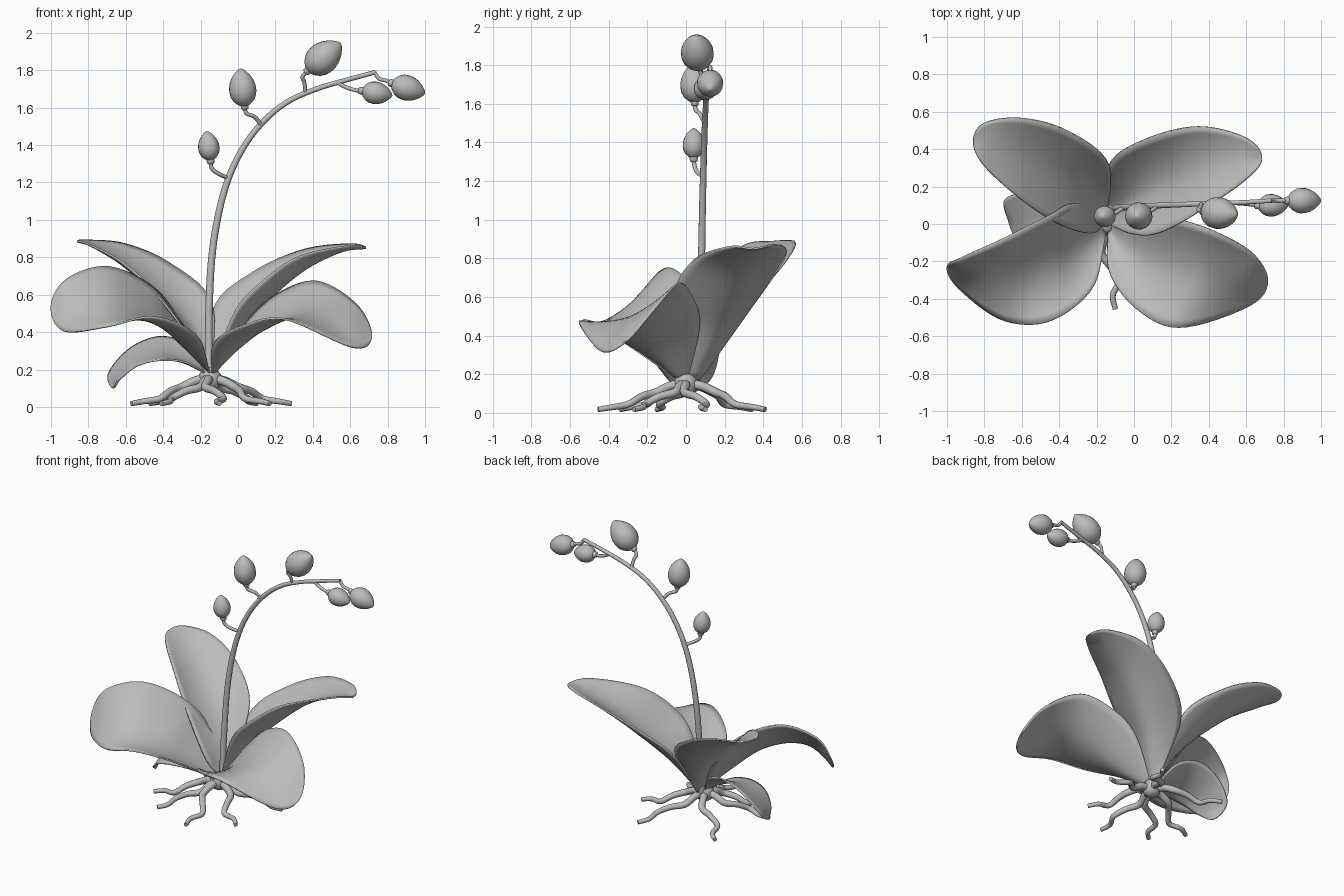
import bpy, math
from mathutils import Vector

if "Cube" in bpy.data.objects:
    bpy.data.objects.remove(bpy.data.objects["Cube"])

mat = bpy.data.materials.new("plain grey")
mat.diffuse_color = (0.5, 0.5, 0.5, 1)
mat.use_nodes = True
mat.node_tree.nodes["Principled BSDF"].inputs["Base Color"].default_value = mat.diffuse_color


def spline(pts, t, after=None):
    """Catmull-Rom point at t (0..1); 'after' steers the tangent at the end."""
    p = [Vector(q) for q in pts]
    end = Vector(after) if after else 2 * p[-1] - p[-2]
    p = [2 * p[0] - p[1]] + p + [end]
    n = len(pts) - 1
    i = min(int(t * n), n - 1)
    f = t * n - i
    a, b, c, d = p[i:i + 4]
    return 0.5 * (2 * b + (c - a) * f + (2 * a - 5 * b + 4 * c - d) * f * f
                  + (3 * b - a - 3 * c + d) * f ** 3)


def finish(obj):
    obj.data.materials.append(mat)
    bpy.ops.object.select_all(action='DESELECT')
    obj.select_set(True)
    bpy.context.view_layer.objects.active = obj
    if obj.type == 'CURVE':
        bpy.ops.object.convert(target='MESH')
    bpy.ops.object.shade_smooth_by_angle(angle=math.radians(50))
    return bpy.context.object


def mesh_object(name, verts, faces):
    me = bpy.data.meshes.new(name)
    me.from_pydata(verts, [], faces)
    obj = bpy.data.objects.new(name, me)
    bpy.context.collection.objects.link(obj)
    return obj


def tube(name, pts, r0, r1, steps=30):
    cu = bpy.data.curves.new(name, 'CURVE')
    cu.dimensions = '3D'
    cu.bevel_depth, cu.bevel_resolution, cu.use_fill_caps = 1, 3, True
    s = cu.splines.new('POLY')
    s.points.add(steps)
    for k, q in enumerate(s.points):
        t = k / steps
        q.co = (*spline(pts, t), 1)
        q.radius = r0 + (r1 - r0) * t
    obj = bpy.data.objects.new(name, cu)
    bpy.context.collection.objects.link(obj)
    return finish(obj)


def lathe(name, base, tip, profile, seg=20):
    """Revolve (height fraction, radius) points about the axis base-tip."""
    base, axis = Vector(base), Vector(tip) - Vector(base)
    rot = axis.to_track_quat('Z', 'Y')
    verts = [base + rot @ Vector((r * math.cos(a), r * math.sin(a), h * axis.length))
             for h, r in profile for a in (2 * math.pi * j / seg for j in range(seg))]
    faces = [(i * seg + j, i * seg + (j + 1) % seg, (i + 1) * seg + (j + 1) % seg, (i + 1) * seg + j)
             for i in range(len(profile) - 1) for j in range(seg)]
    faces += [tuple(reversed(range(seg))), tuple(range(len(verts) - seg, len(verts)))]
    return finish(mesh_object(name, verts, faces))


def leaf(name, back, mid, front, nu=40, nv=14):
    """Blade lofted across two edges and a midrib; the edges run round the tip."""
    verts = []
    for i in range(nu + 1):
        u = 1 - (1 - i / nu) ** 1.5
        a, m, b = spline(back, u, front[-2]), spline(mid, u), spline(front, u, back[-2])
        for j in range(nv + 1):
            v = 2 * j / nv - 1
            verts.append(m + (b - a) * (v / 2) + ((a + b) / 2 - m) * abs(v) ** 1.75)
    w = nv + 1
    faces = [(i * w + j, (i + 1) * w + j, (i + 1) * w + j + 1, i * w + j + 1)
             for i in range(nu) for j in range(nv)]
    obj = mesh_object(name, verts, faces)
    mod = obj.modifiers.new("thickness", 'SOLIDIFY')
    mod.thickness, mod.offset = 0.01, 0
    return finish(obj)


# Leaves: back edge, midrib, front edge
leaf("leaf_back_right",
     [(-.14, .07, .17), (-.13, .325, .53), (.08, .46, .72), (.35, .52, .84), (.60, .46, .87), (.685, .35, .85)],
     [(-.14, .03, .17), (0, .15, .40), (.15, .22, .56), (.35, .29, .73), (.55, .34, .83), (.685, .35, .85)],
     [(-.14, 0, .17), (-.02, -.05, .50), (.12, -.05, .66), (.32, .05, .80), (.59, .23, .86), (.685, .35, .85)])
leaf("leaf_back_left",
     [(-.14, .07, .17), (-.14, .33, .56), (-.36, .50, .765), (-.60, .565, .87), (-.80, .54, .89), (-.86, .44, .885)],
     [(-.14, .04, .17), (-.25, .20, .43), (-.42, .27, .61), (-.62, .36, .77), (-.78, .42, .86), (-.86, .44, .885)],
     [(-.16, .01, .17), (-.23, -.05, .32), (-.40, .00, .56), (-.60, .13, .76), (-.80, .31, .87), (-.86, .44, .885)])
leaf("leaf_front_left",
     [(-.15, .02, .18), (-.31, .11, .46), (-.46, .04, .645), (-.70, -.08, .75), (-.92, -.18, .68), (-1, -.23, .53)],
     [(-.15, -.02, .18), (-.30, -.15, .33), (-.45, -.22, .46), (-.68, -.28, .56), (-.89, -.27, .56), (-1, -.23, .53)],
     [(-.15, -.05, .18), (-.22, -.34, .38), (-.45, -.52, .48), (-.70, -.515, .43), (-.93, -.35, .405), (-1, -.23, .53)])
leaf("leaf_front_right",
     [(-.14, .01, .18), (.05, .07, .46), (.22, .03, .61), (.43, -.04, .67), (.64, -.16, .54), (.715, -.31, .37)],
     [(-.14, -.02, .17), (0, -.15, .31), (.15, -.22, .42), (.35, -.27, .50), (.57, -.30, .46), (.715, -.31, .37)],
     [(-.14, -.04, .18), (-.13, -.26, .34), (.02, -.46, .43), (.25, -.555, .47), (.61, -.44, .32), (.715, -.31, .37)])
leaf("leaf_small",
     [(-.17, .03, .18), (-.27, .13, .33), (-.42, .17, .375), (-.58, .17, .31), (-.69, .13, .18), (-.67, .02, .10)],
     [(-.17, 0, .18), (-.29, .01, .25), (-.42, .01, .29), (-.55, .02, .26), (-.64, .02, .18), (-.67, .02, .10)],
     [(-.17, -.03, .18), (-.29, -.12, .24), (-.42, -.15, .25), (-.54, -.13, .22), (-.63, -.07, .15), (-.67, .02, .10)])

# Flower stem
tube("stem", [(-.155, .04, .15), (-.155, .065, .50), (-.14, .08, .80), (-.10, .085, 1.05), (-.04, .09, 1.25),
              (.05, .095, 1.42), (.16, .10, 1.55), (.28, .105, 1.64), (.42, .11, 1.70),
              (.57, .115, 1.745), (.735, .125, 1.79)], .021, .012, 60)

# Buds: stalk points (last one is the neck), tip, greatest radius
buds = [
    ([(-.055, .088, 1.225), (-.10, .06, 1.245), (-.14, .045, 1.275), (-.147, .04, 1.32)], (-.168, .04, 1.475), .057),
    ([(.125, .095, 1.505), (.09, .07, 1.55), (.045, .05, 1.57), (.035, .045, 1.61)], (.012, .04, 1.81), .073),
    ([(.36, .107, 1.685), (.355, .09, 1.735), (.345, .075, 1.765), (.375, .065, 1.80)], (.55, .05, 1.945), .085),
    ([(.53, .112, 1.735), (.575, .11, 1.71), (.62, .105, 1.695), (.665, .10, 1.69)], (.825, .10, 1.665), .06),
    ([(.73, .125, 1.788), (.755, .125, 1.755), (.79, .125, 1.745), (.825, .125, 1.73)], (1, .125, 1.675), .068),
]
shape = [(0, .30), (.05, .52), (.14, .77), (.26, .94), (.39, 1), (.53, .98),
         (.67, .86), (.8, .66), (.9, .42), (.97, .2), (1, .02)]
for i, (path, tip, r) in enumerate(buds, 1):
    tube(f"bud_stalk_{i}", path, .011, .011, 16)
    neck = Vector(path[-1])
    d = (Vector(tip) - neck).normalized()
    lathe(f"bud_collar_{i}", neck - d * .022, neck + d * .012,
          [(0, .012), (.15, .019), (.5, .021), (.85, .022), (1, .018)], 12)
    lathe(f"bud_{i}", neck, tip, [(h, k * r) for h, k in shape])

# Crown where the roots gather
lathe("crown", (-.15, 0, .09), (-.15, 0, .21),
      [(0, .02), (.15, .05), (.4, .06), (.7, .058), (.9, .04), (1, .02)], 16)

# Wavy roots spreading to the ground
ends = [(-.57, -.15), (-.41, -.34), (-.10, -.455), (.17, -.27),
        (.285, .10), (.10, .41), (-.47, .34)]
heights = [.15, .14, .105, .085, .045, .03, .018]
waves = [0, .02, .04, 0, -.04, .005, .02]
for i, end in enumerate(ends):
    start = Vector((-.15, 0))
    run = Vector(end) - start
    side = Vector((-run.y, run.x)).normalized() * (1 if i % 2 else -1)
    path = []
    for k, (h, w) in enumerate(zip(heights, waves)):
        q = start + run * (k / 6) + side * w * (k < 6)
        path.append((q.x, q.y, h))
    tube(f"root_{i + 1}", path, .027, .014, 36)
